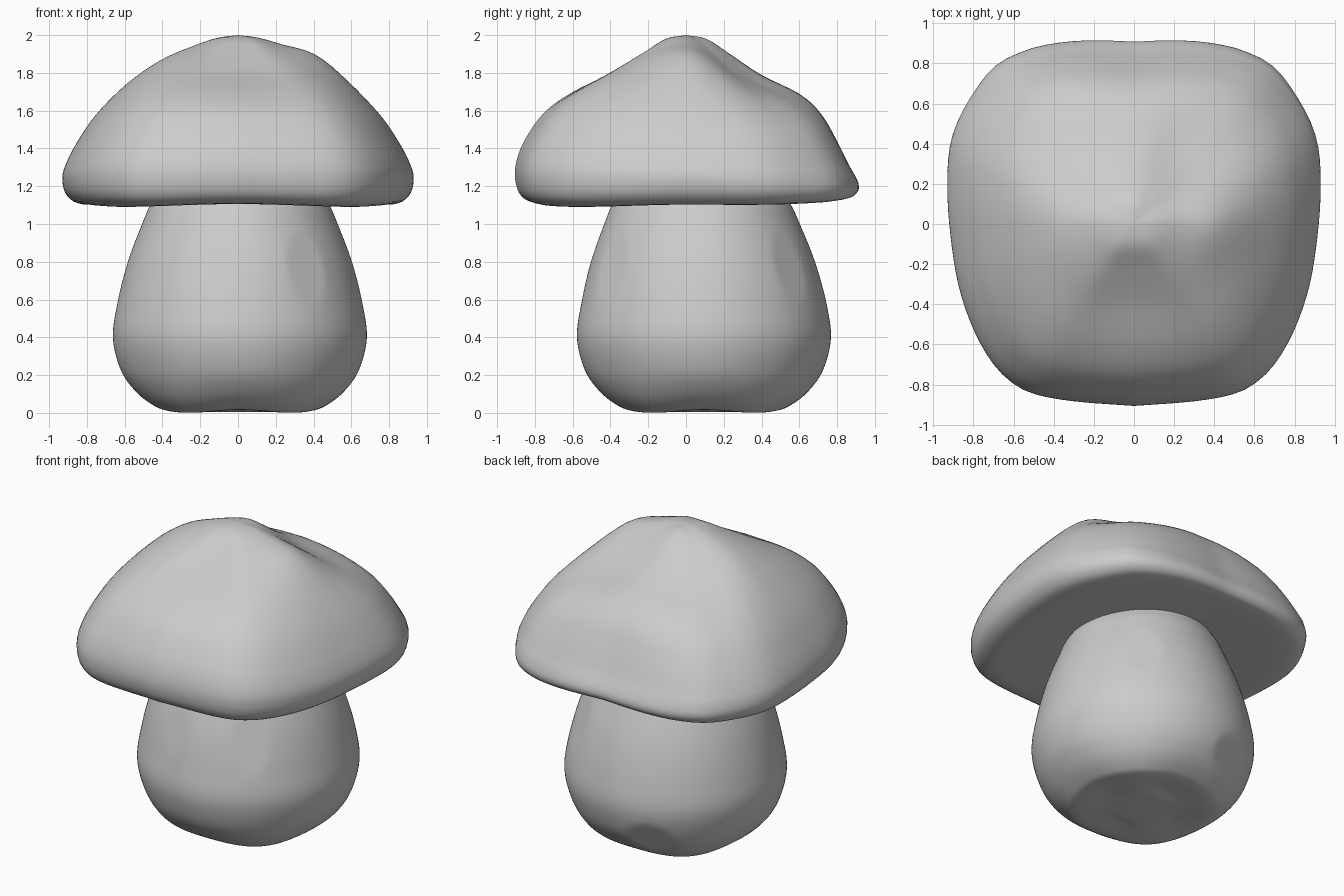
import bpy, bmesh, math
from mathutils import Vector
from math import sin, cos, pi, exp

if "Cube" in bpy.data.objects:
    bpy.data.objects.remove(bpy.data.objects["Cube"])


def spline(pts, n=4):
    """Catmull-Rom curve through the points, n samples per span."""
    p = [Vector(a) for a in pts]
    p = [2 * p[0] - p[1]] + p + [2 * p[-1] - p[-2]]
    out = []
    for i in range(1, len(p) - 2):
        a, b, c, d = p[i - 1:i + 3]
        for k in range(n):
            t = k / n
            out.append(0.5 * (2 * b + (c - a) * t + (2 * a - 5 * b + 4 * c - d) * t * t
                              + (3 * b - a - 3 * c + d) * t ** 3))
    return out + [p[-2]]


def loft(name, rows, seg, point):
    """Closed surface of rings; point(row, angle) gives each position."""
    bm = bmesh.new()
    first, last = bm.verts.new(point(0, 0)), bm.verts.new(point(rows - 1, 0))
    rings = [[bm.verts.new(point(r, 2 * pi * s / seg)) for s in range(seg)]
             for r in range(1, rows - 1)]
    for s in range(seg):
        t = (s + 1) % seg
        bm.faces.new((first, rings[0][s], rings[0][t]))
        bm.faces.new((last, rings[-1][t], rings[-1][s]))
        for a, b in zip(rings, rings[1:]):
            bm.faces.new((a[s], b[s], b[t], a[t]))
    bmesh.ops.recalc_face_normals(bm, faces=bm.faces)
    me = bpy.data.meshes.new(name)
    bm.to_mesh(me)
    bm.free()
    me.shade_smooth()
    ob = bpy.data.objects.new(name, me)
    bpy.context.collection.objects.link(ob)
    return ob


# cap: right half of the plan outline, front to back
half = spline([(0, -.905), (.3, -.882), (.5, -.845), (.62, -.78), (.72, -.67), (.81, -.5),
               (.88, -.28), (.92, 0), (.93, .22), (.915, .4), (.85, .57), (.71, .77),
               (.55, .86), (.38, .9), (.2, .912), (0, .905)], 8)
plan = [(math.atan2(p.y, p.x), p.length) for p in half]


def plan_radius(a):
    a = math.asin(max(-1, min(1, sin(a))))
    for (a0, r0), (a1, r1) in zip(plan, plan[1:]):
        if a <= a1:
            return r0 + (r1 - r0) * (a - a0) / (a1 - a0)
    return plan[-1][1]


# cap: matching height profiles for side, front and back (radius as share of plan)
side = spline([(0, 2), (.12, 1.985), (.25, 1.945), (.44, 1.87), (.64, 1.74), (.81, 1.58),
               (.92, 1.43), (.985, 1.31), (1, 1.23), (.97, 1.15), (.88, 1.105), (.65, 1.11),
               (.4, 1.12), (0, 1.13)])
front = spline([(0, 2), (.12, 1.98), (.25, 1.905), (.44, 1.8), (.67, 1.695), (.83, 1.59),
                (.94, 1.45), (.99, 1.34), (1, 1.24), (.965, 1.15), (.87, 1.11), (.65, 1.107),
                (.4, 1.11), (0, 1.13)])
back = spline([(0, 2), (.12, 1.98), (.25, 1.905), (.44, 1.79), (.66, 1.69), (.78, 1.59),
               (.87, 1.45), (.94, 1.32), (1, 1.22), (.99, 1.165), (.92, 1.145), (.65, 1.145),
               (.4, 1.145), (0, 1.13)])


def cap_point(r, a):
    s = sin(a)
    p = side[r] * cos(a) ** 2 + (back if s > 0 else front)[r] * s * s
    d = p.x * plan_radius(a)
    x, y, z = d * cos(a), d * s, p.y
    corner = sin(2 * a) ** 2
    if z > 1.25:  # ridge across the cap: back diagonals sink, with a shallow dent
        if s > 0:
            z -= (.07 if x > 0 else .045) * corner * sin(pi * min(1, p.x)) ** 1.5
        z -= .015 * exp(-((x - .22) ** 2 + (y - .33) ** 2) / .02)
        z += .03 * exp(-((x - .42) ** 2 + (y + .02) ** 2) / .025)
    else:  # rim hangs a little lower at the corners
        z -= .014 * corner * min(1, max(0, p.x - .5) * 3)
    return x, y, z


loft("mushroom_cap", len(side), 96, cap_point)

# stem: bulbous profile, with flattened oval spots cut by planes
prof = spline([(0, .012), (.25, .011), (.4, .008), (.47, .035), (.555, .11), (.63, .23),
               (.672, .4), (.65, .58), (.595, .8), (.52, 1.0), (.465, 1.12), (.38, 1.2),
               (0, 1.22)], 6)
spots = []
for deg, h, tilt, depth in [(-54, .75, .3, .011), (-101, .78, .3, .006),
                            (50, .76, .3, .01), (110, .22, -.55, .02)]:
    a = math.radians(deg)
    n = Vector((cos(a), sin(a), tilt)).normalized()
    reach = max(n.dot((p.x * cos(a), p.x * sin(a), p.y)) for p in prof if abs(p.y - h) < .12)
    spots.append((n, reach - depth, a, h))


def stem_point(r, a):
    p = prof[r]
    low = max(0, 1 - p.y / .25) ** 1.5
    d = p.x * (1 - .025 * low * cos(4 * a))
    z = p.y + (.008 * low * (1 + cos(4 * a)) if p.x > .2 else 0)
    v = Vector((d * cos(a), d * sin(a), z))
    for n, limit, sa, h in spots:
        over = n.dot(v) - limit
        if over > 0 and cos(a - sa) > .8 and abs(z - h) < .24:
            v -= n * over
    return v.x + .01, v.y + .095 - .025 * max(0, z - .6), max(0, v.z - .006)


loft("mushroom_stem", len(prof), 160, stem_point)
